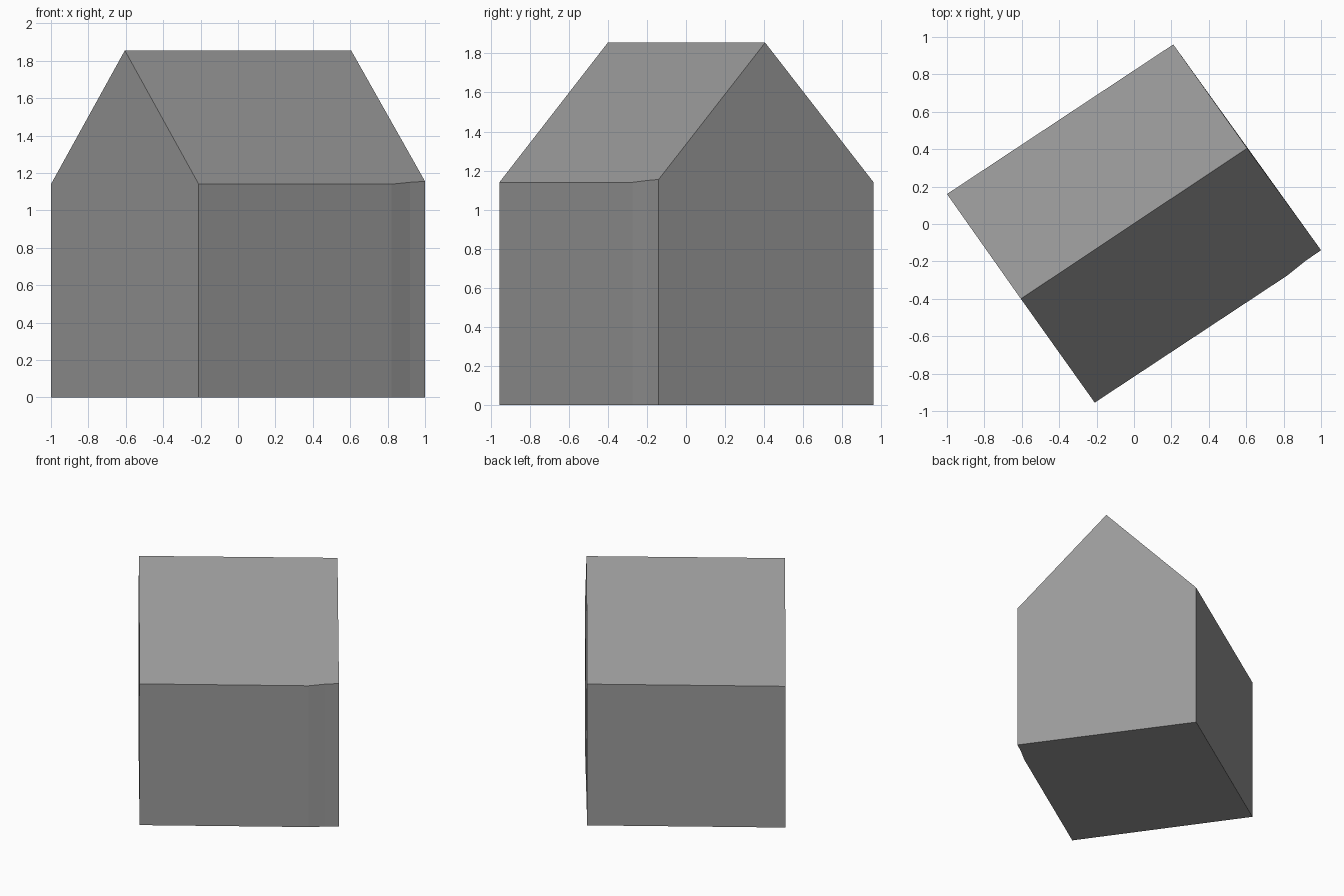
import bpy
import bmesh

# Remove the default cube
cube = bpy.data.objects.get("Cube")
if cube:
    bpy.data.objects.remove(cube, do_unlink=True)

# Single plain grey
grey = bpy.data.materials.new("plain_grey")
grey.use_nodes = True
colour = (0.32, 0.32, 0.32, 1)
grey.diffuse_color = colour
grey.node_tree.nodes["Principled BSDF"].inputs["Base Color"].default_value = colour

# Footprint corners with eave heights; the front wall bends slightly near its left end
outline = [
    (-1.0, 0.16, 1.14),
    (-0.21, -0.955, 1.14),
    (0.82, -0.275, 1.14),
    (0.92, -0.195, 1.15),
    (1.0, -0.14, 1.155),
    (0.21, 0.96, 1.14),
]
ridge_ends = [(-0.605, -0.4, 1.855), (0.605, 0.405, 1.855)]

bm = bmesh.new()
base = [bm.verts.new((x, y, 0)) for x, y, z in outline]
eave = [bm.verts.new(p) for p in outline]
ridge_a, ridge_b = [bm.verts.new(p) for p in ridge_ends]

# Walls, with the two gable ends rising to the ridge
peaks = {0: ridge_a, 4: ridge_b}
for i in range(len(base)):
    j = (i + 1) % len(base)
    loop = [base[i], base[j], eave[j]]
    if i in peaks:
        loop.append(peaks[i])
    bm.faces.new(loop + [eave[i]])

# Roof slopes and floor
bm.faces.new(eave[1:5] + [ridge_b, ridge_a])
bm.faces.new([eave[5], eave[0], ridge_a, ridge_b])
bm.faces.new(base[::-1])
bmesh.ops.recalc_face_normals(bm, faces=bm.faces)

mesh = bpy.data.meshes.new("gabled_house")
bm.to_mesh(mesh)
bm.free()
mesh.materials.append(grey)
house = bpy.data.objects.new("gabled_house", mesh)
bpy.context.collection.objects.link(house)
